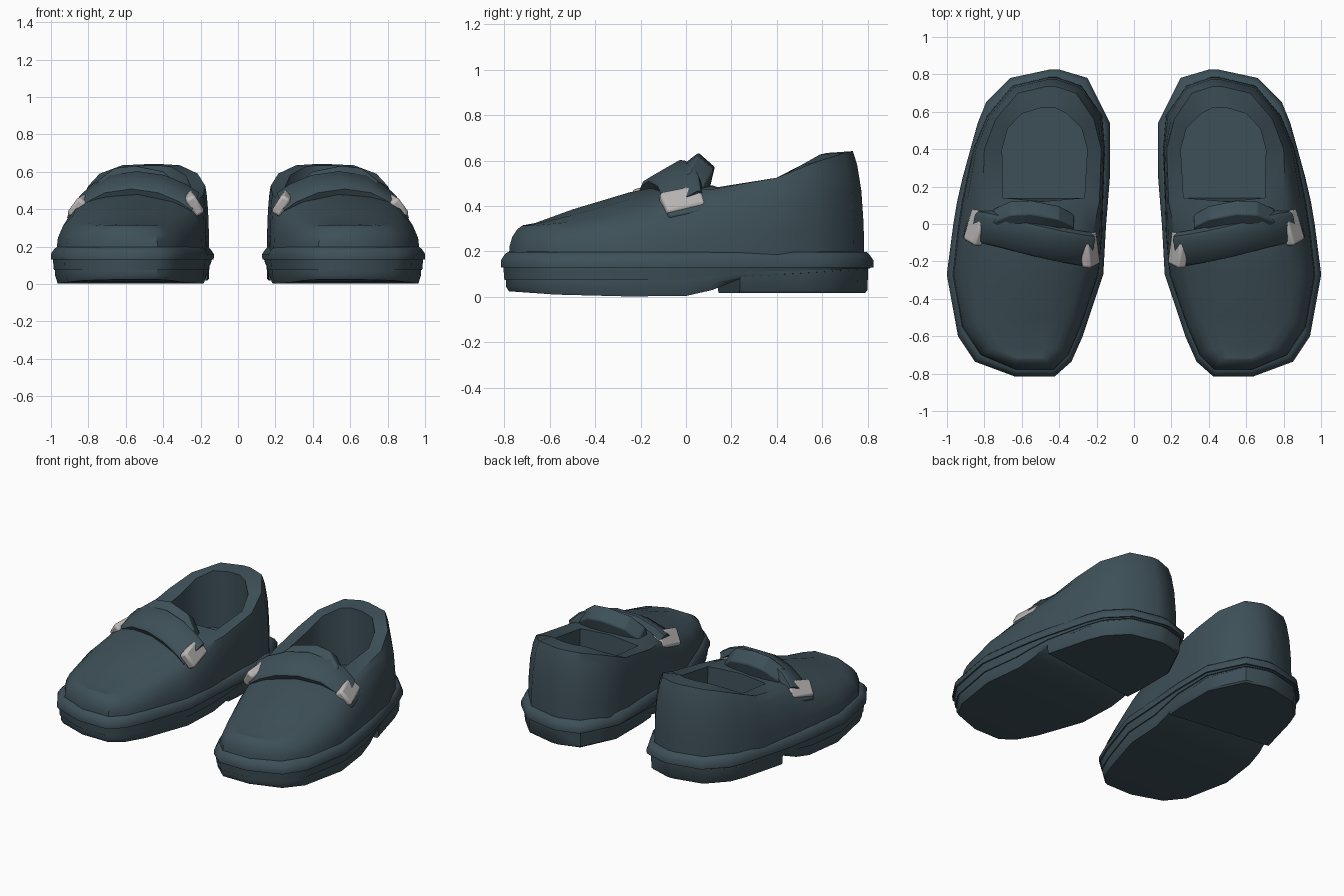
import bpy, bmesh, math
from mathutils import Vector, Matrix, Euler

if "Cube" in bpy.data.objects:
    bpy.data.objects.remove(bpy.data.objects["Cube"])


def material(name, rgb):
    m = bpy.data.materials.new(name)
    m.diffuse_color = (*rgb, 1)
    m.use_nodes = True
    m.node_tree.nodes["Principled BSDF"].inputs["Base Color"].default_value = m.diffuse_color
    return m


LEATHER = material("dark teal leather", (0.048, 0.080, 0.098))
METAL = material("light grey metal", (0.50, 0.48, 0.47))


def finish(name, bm, mat, bevel=0, angle=42):
    """Turn a bmesh into a shaded object mirrored to the other shoe."""
    bmesh.ops.remove_doubles(bm, verts=bm.verts[:], dist=0.0005)
    bmesh.ops.recalc_face_normals(bm, faces=bm.faces[:])
    me = bpy.data.meshes.new(name)
    bm.to_mesh(me)
    bm.free()
    me.materials.append(mat)
    ob = bpy.data.objects.new(name, me)
    bpy.context.scene.collection.objects.link(ob)
    bpy.ops.object.select_all(action='DESELECT')
    ob.select_set(True)
    bpy.context.view_layer.objects.active = ob
    bpy.ops.object.shade_smooth_by_angle(angle=math.radians(angle))
    if bevel:
        b = ob.modifiers.new("bevel", 'BEVEL')
        b.width, b.segments, b.limit_method = bevel, 2, 'ANGLE'
    ob.modifiers.new("mirror", 'MIRROR').use_axis = (True, False, False)
    return ob


def bridge(bm, a, b, closed=True):
    n = len(a)
    for i in range(n if closed else n - 1):
        j = (i + 1) % n
        bm.faces.new((a[i], a[j], b[j], b[i]))


def cap(bm, ring):
    """Fill a ring of paired stations with crosswise strips."""
    n = len(ring)
    for i in range(n // 2 - 1):
        bm.faces.new((ring[i], ring[i + 1], ring[n - 2 - i], ring[n - 1 - i]))


def loft(sections):
    bm = bmesh.new()
    rings = [[bm.verts.new(p) for p in s] for s in sections]
    for a, b in zip(rings, rings[1:]):
        bridge(bm, a, b)
    return bm, rings


def interp(y, pts):
    for (y0, z0), (y1, z1) in zip(pts, pts[1:]):
        if y <= y1:
            return z0 + (z1 - z0) * max(0, (y - y0) / (y1 - y0))
    return pts[-1][1]


# Sole outline stations: y, inner x, outer x
OUT = [(-.815, .425, .635), (-.735, .335, .85), (-.6, .275, .94), (-.27, .165, 1.0),
       (0, .15, .965), (.12, .14, .945), (.25, .13, .915), (.54, .13, .835),
       (.65, .185, .79), (.78, .25, .66), (.825, .40, .45)]


def outline(inset, z):
    """Outline ring; z is a number or a function of y."""
    pts = [(s[0], s[1]) for s in OUT] + [(s[0], s[2]) for s in reversed(OUT)]
    k, ky = 1 - inset / .43, 1 - inset / .82
    return [(.56 + (x - .56) * k, y * ky, z(y) if callable(z) else z) for y, x in pts]


def sole_part(name, layers, cut=False):
    bm, rings = loft([outline(*l) for l in layers])
    cap(bm, rings[0])
    cap(bm, rings[-1])
    if cut:  # slanted front of the heel block
        r = bmesh.ops.bisect_plane(bm, geom=bm.verts[:] + bm.edges[:] + bm.faces[:],
                                   plane_co=(.15, .14, 0), plane_no=(.13, -1, 0),
                                   clear_outer=True)
        edges = [e for e in r["geom_cut"] if isinstance(e, bmesh.types.BMEdge)]
        bmesh.ops.holes_fill(bm, edges=edges)
    return finish(name, bm, LEATHER)


def tread(y):
    return interp(y, [(-.82, .025), (-.6, .01), (-.27, .002), (0, .004), (.12, .03),
                      (.25, .08), (.83, .115)])


def seam(y):
    return interp(y, [(-.82, .075), (0, .075), (.25, .11), (.83, .125)])


# Soles
sole_part("welt", [(.0, .130), (-.001, .160), (.015, .185), (.03, .198), (.06, .200)])
sole_part("midsole", [(.015, seam), (.010, .1305)])
sole_part("outsole", [(.035, tread), (.022, lambda y: max(tread(y) + .008, seam(y) - .03)),
                      (.022, lambda y: seam(y) + .006)])
sole_part("heel", [(.035, .018), (.026, .028), (.022, lambda y: seam(y) + .004)], cut=True)

# Upper stations: base y, inner x, outer x; top y, inner x, outer x, z; crown z
UP = [(-.78, .43, .63, -.72, .47, .64, .315, .315),
      (-.70, .35, .82, -.665, .42, .76, .315, .325),
      (-.55, .285, .92, -.50, .36, .82, .33, .385),
      (-.27, .19, .97, -.25, .27, .83, .39, .46),
      (-.05, .17, .945, -.05, .22, .81, .45, .50),
      (.12, .165, .92, .12, .185, .81, .475, .49),
      (.40, .155, .86, .40, .175, .80, .525, 0),
      (.58, .17, .785, .56, .215, .74, .59, 0),
      (.74, .28, .65, .70, .31, .62, .635, 0),
      (.785, .41, .46, .735, .42, .47, .642, 0)]
# Opening edge stations: y, inner x, outer x
HOLE = [(.14, .265, .70), (.40, .25, .705), (.51, .28, .675), (.59, .36, .60),
        (.62, .42, .50)]


def both(rows, f):
    return [f(r, 0) for r in rows] + [f(r, 1) for r in reversed(rows)]


base = both(UP, lambda r, s: Vector((r[1 + s], r[0], .185)))
top = both(UP, lambda r, s: Vector((r[4 + s], r[3], r[6])))


def between(h, v):
    return [Vector((a.x + (b.x - a.x) * h, a.y + (b.y - a.y) * h, a.z + (b.z - a.z) * v))
            for a, b in zip(base, top)]


bm, rings = loft([base, between(.05, .3), between(.25, .62), between(.62, .87), top])
cap(bm, rings[0])
rim = rings[-1]
n = len(rim)

# Vamp apron over the toe, arched across
rows = []
for i, r in enumerate(UP[:6]):
    row = [rim[i]]
    for t, c in ((.16, .55), (.5, 1), (.84, .55)):
        x = r[4] + (r[5] - r[4]) * t
        y = r[3]
        if i == 5 and t != .5:
            x, y = HOLE[0][1 if t < .5 else 2], HOLE[0][0]
        row.append(bm.verts.new((x, y, r[6] + (r[7] - r[6]) * c)))
    rows.append(row + [rim[n - 1 - i]])
for a, b in zip(rows, rows[1:]):
    bridge(bm, a, b, closed=False)
# Front wall of the toe apron is already closed by its first row
bm.faces.new((rows[0][0], rows[0][1], rows[0][2], rows[0][3], rows[0][4]))

# Collar rim, lining and insole
lip = [rows[5][1]]
lip += [bm.verts.new((h[1], h[0], UP[i + 6][6] - .008)) for i, h in enumerate(HOLE[1:])]
lip += [bm.verts.new((HOLE[i][2], HOLE[i][0], UP[i + 5][6] - .008)) for i in range(4, 0, -1)]
lip += [rows[5][3]]
bridge(bm, rim[5:n - 5], lip, closed=False)
floor = [bm.verts.new((.48 + (v.co.x - .48) * 1.04, v.co.y, .24)) for v in lip]
bridge(bm, lip, floor, closed=False)
bm.faces.new((lip[0], rows[5][2], lip[-1], floor[-1], floor[0]))
cap(bm, floor)
finish("upper", bm, LEATHER, angle=38)

# Raised tongue flap behind the strap: x, back shift, drop
sections = []
for x, dy, dz in ((.32, -.06, .10), (.40, -.015, .03), (.55, .015, 0), (.66, .01, .012),
                  (.75, -.03, .08)):
    sections.append([(x, -.13, .47 - dz * .4), (x, -.05, .555 - dz), (x, .04 + dy, .635 - dz),
                     (x, .112 + dy, .572 - dz), (x, .085 + dy, .46 - dz * .4)])
bm, rings = loft(sections)
bm.faces.new(rings[0])
bm.faces.new(rings[-1])
finish("tongue", bm, LEATHER, bevel=.008)

# Strap arched over the instep
path = [Vector(p) for p in ((.235, -.14, .43), (.30, -.13, .475), (.41, -.11, .522),
                            (.55, -.078, .542), (.69, -.04, .522), (.78, -.02, .475),
                            (.845, -.01, .41))]
wide = Vector((-.018, .080, .046))
sections = []
for i, p in enumerate(path):
    tangent = path[min(i + 1, len(path) - 1)] - path[max(i - 1, 0)]
    up = tangent.cross(wide).normalized() * .028
    sections.append([p - wide - up, p - wide + up * .5, p - wide * .8 + up,
                     p + wide * .8 + up, p + wide + up * .5, p + wide - up])
bm, rings = loft(sections)
bm.faces.new(rings[0])
bm.faces.new(rings[-1])
finish("strap", bm, LEATHER)


def box(name, loc, size, rot, mat, bevel):
    bm = bmesh.new()
    m = Matrix.Translation(loc) @ Euler([math.radians(a) for a in rot]).to_matrix().to_4x4()
    bmesh.ops.create_cube(bm, size=1, matrix=m @ Matrix.Diagonal((*size, 1)))
    finish(name, bm, mat, bevel)


# Buckles at the strap ends and the loose tab below the outer one
box("inner_buckle", (.24, -.135, .435), (.058, .185, .115), (14, 32, 0), METAL, .016)
box("outer_buckle", (.84, -.015, .42), (.058, .185, .115), (14, -38, 8), METAL, .016)
box("strap_tab", (.872, -.01, .378), (.04, .155, .06), (10, -30, 8), LEATHER, .012)
